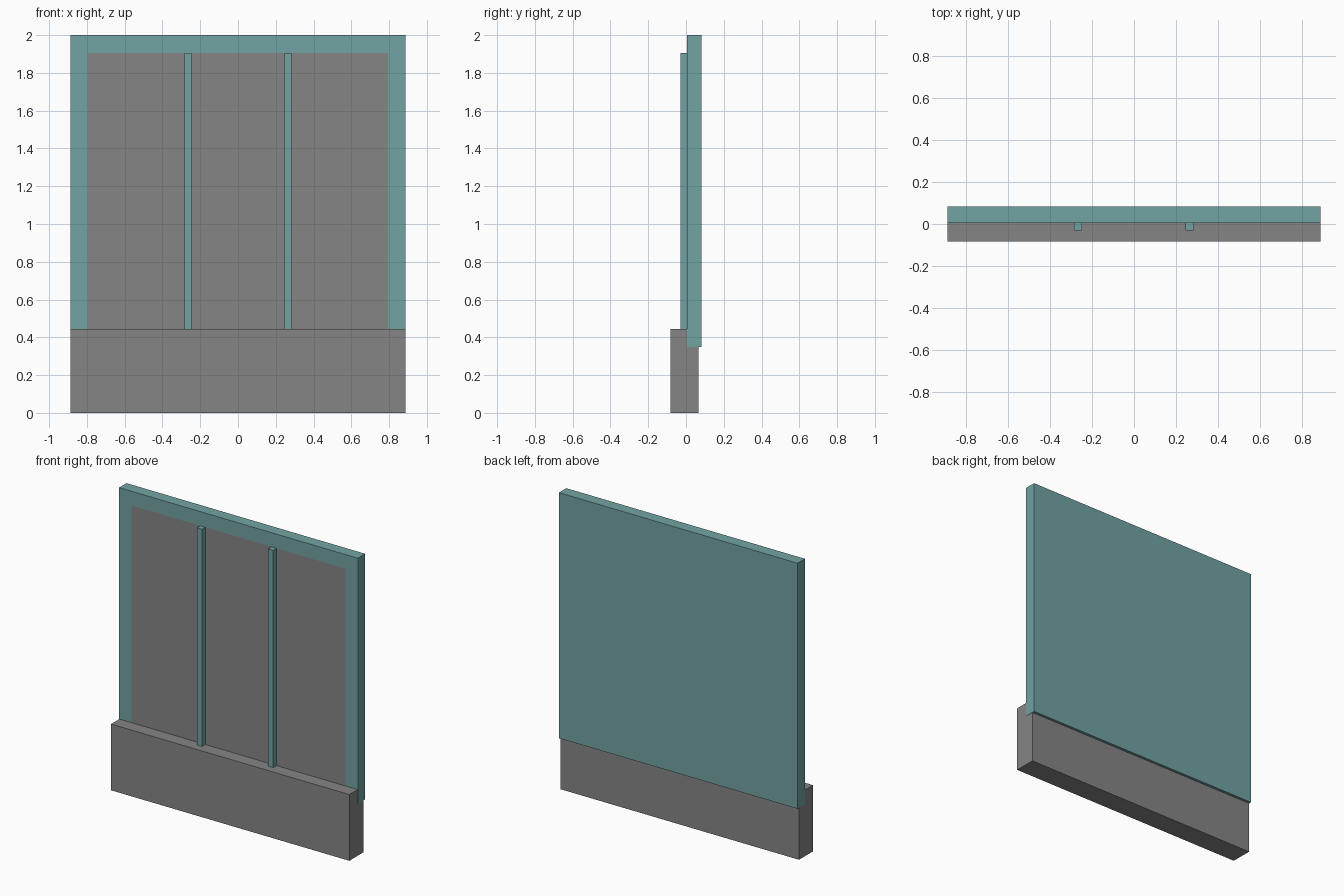
import bpy
import bmesh
from mathutils import Vector

default = bpy.data.objects.get("Cube")
if default:
    bpy.data.objects.remove(default, do_unlink=True)


def make_material(name, rgb):
    mat = bpy.data.materials.new(name)
    mat.use_nodes = True
    colour = (*rgb, 1.0)
    mat.diffuse_color = colour
    mat.node_tree.nodes["Principled BSDF"].inputs["Base Color"].default_value = colour
    return mat


def make_box(name, low, high, *mats, cuts=()):
    """Box between two corners, optionally sliced by (point, normal) planes."""
    low, high = Vector(low), Vector(high)
    bm = bmesh.new()
    bmesh.ops.create_cube(bm, size=1)
    for v in bm.verts:
        v.co = (low + high) / 2 + v.co * (high - low)
    for point, normal in cuts:
        geom = bm.verts[:] + bm.edges[:] + bm.faces[:]
        bmesh.ops.bisect_plane(bm, geom=geom, plane_co=point, plane_no=normal)
    mesh = bpy.data.meshes.new(name)
    bm.to_mesh(mesh)
    bm.free()
    for mat in mats:
        mesh.materials.append(mat)
    obj = bpy.data.objects.new(name, mesh)
    bpy.context.collection.objects.link(obj)
    return obj


teal = make_material("teal", (0.17, 0.366, 0.366))
grey = make_material("grey", (0.235, 0.235, 0.235))

half_width = 0.886
base_top = 0.445
pane_half, pane_top = 0.795, 1.905
panel_front = 0.005

# Solid footing along the bottom
make_box("base_wall", (-half_width, -0.083, 0), (half_width, 0.065, base_top), grey)

# Upright panel, its front face sliced so the pane area can be grey
panel_half = half_width + 0.001
panel = make_box(
    "framed_panel", (-panel_half, panel_front, 0.35), (panel_half, 0.083, 2.0),
    teal, grey,
    cuts=[((-pane_half, 0, 0), (1, 0, 0)),
          ((pane_half, 0, 0), (1, 0, 0)),
          ((0, 0, pane_top), (0, 0, 1))])
for face in panel.data.polygons:
    c = face.center
    if face.normal.y < -0.9 and abs(c.x) < pane_half and c.z < pane_top:
        face.material_index = 1

# Two raised vertical bars dividing the pane
for side, x in (("right", -0.265), ("left", 0.264)):
    make_box(side + "_bar", (x - 0.019, -0.03, base_top - 0.02),
             (x + 0.019, panel_front, pane_top), teal)
